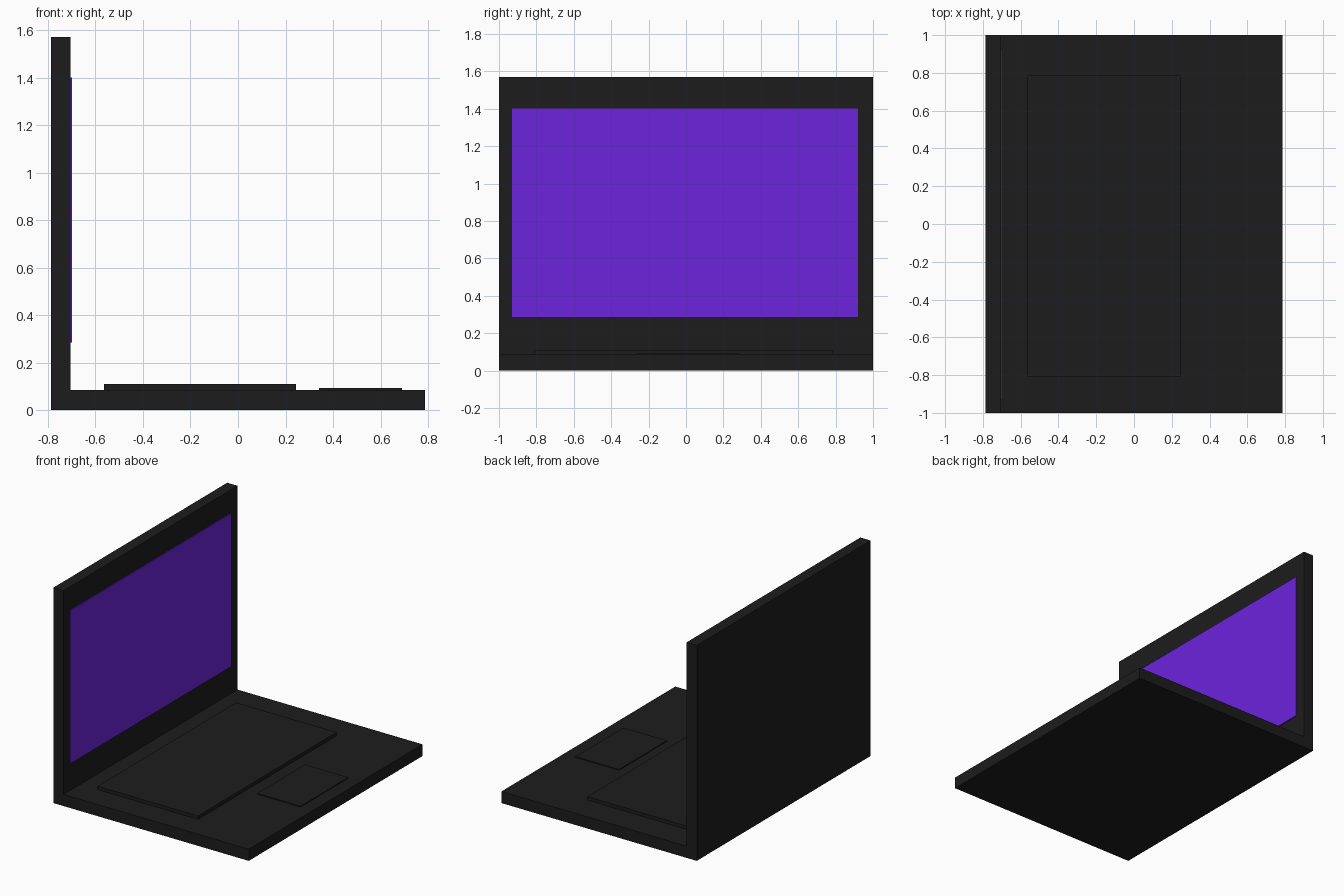
import bpy
import bmesh

if "Cube" in bpy.data.objects:
    bpy.data.objects.remove(bpy.data.objects["Cube"])


def material(name, rgb):
    m = bpy.data.materials.new(name)
    m.diffuse_color = (*rgb, 1)
    m.use_nodes = True
    m.node_tree.nodes["Principled BSDF"].inputs["Base Color"].default_value = m.diffuse_color
    return m


def extrude_profile(name, profile, y0, y1, mat):
    """Extrude an (x, z) profile along y."""
    bm = bmesh.new()
    face = bm.faces.new([bm.verts.new((x, y0, z)) for x, z in profile])
    geom = bmesh.ops.extrude_face_region(bm, geom=[face])["geom"]
    moved = [g for g in geom if isinstance(g, bmesh.types.BMVert)]
    bmesh.ops.translate(bm, verts=moved, vec=(0, y1 - y0, 0))
    bmesh.ops.recalc_face_normals(bm, faces=bm.faces)
    mesh = bpy.data.meshes.new(name)
    bm.to_mesh(mesh)
    bm.free()
    mesh.materials.append(mat)
    obj = bpy.data.objects.new(name, mesh)
    bpy.context.collection.objects.link(obj)
    return obj


def slab(name, x0, x1, y0, y1, z0, z1, mat):
    return extrude_profile(name, [(x0, z0), (x1, z0), (x1, z1), (x0, z1)], y0, y1, mat)


dark = material("dark_casing", (0.012, 0.012, 0.012))
purple = material("purple_display", (0.15, 0.018, 0.72))

# Base and upright lid as one L-shaped casing
X, T, H = 0.787, 0.085, 1.57
extrude_profile("laptop_casing",
                [(-X, 0), (X, 0), (X, T), (-0.705, T), (-0.705, H), (-X, H)],
                -1, 1, dark)

# Raised keyboard block and thin trackpad on the base
slab("keyboard", -0.565, 0.245, -0.81, 0.785, T, 0.11, dark)
slab("trackpad", 0.34, 0.69, -0.265, 0.285, T, 0.092, dark)

# Display panel on the inside of the lid
slab("display", -0.705, -0.698, -0.93, 0.92, 0.285, 1.40, purple)
